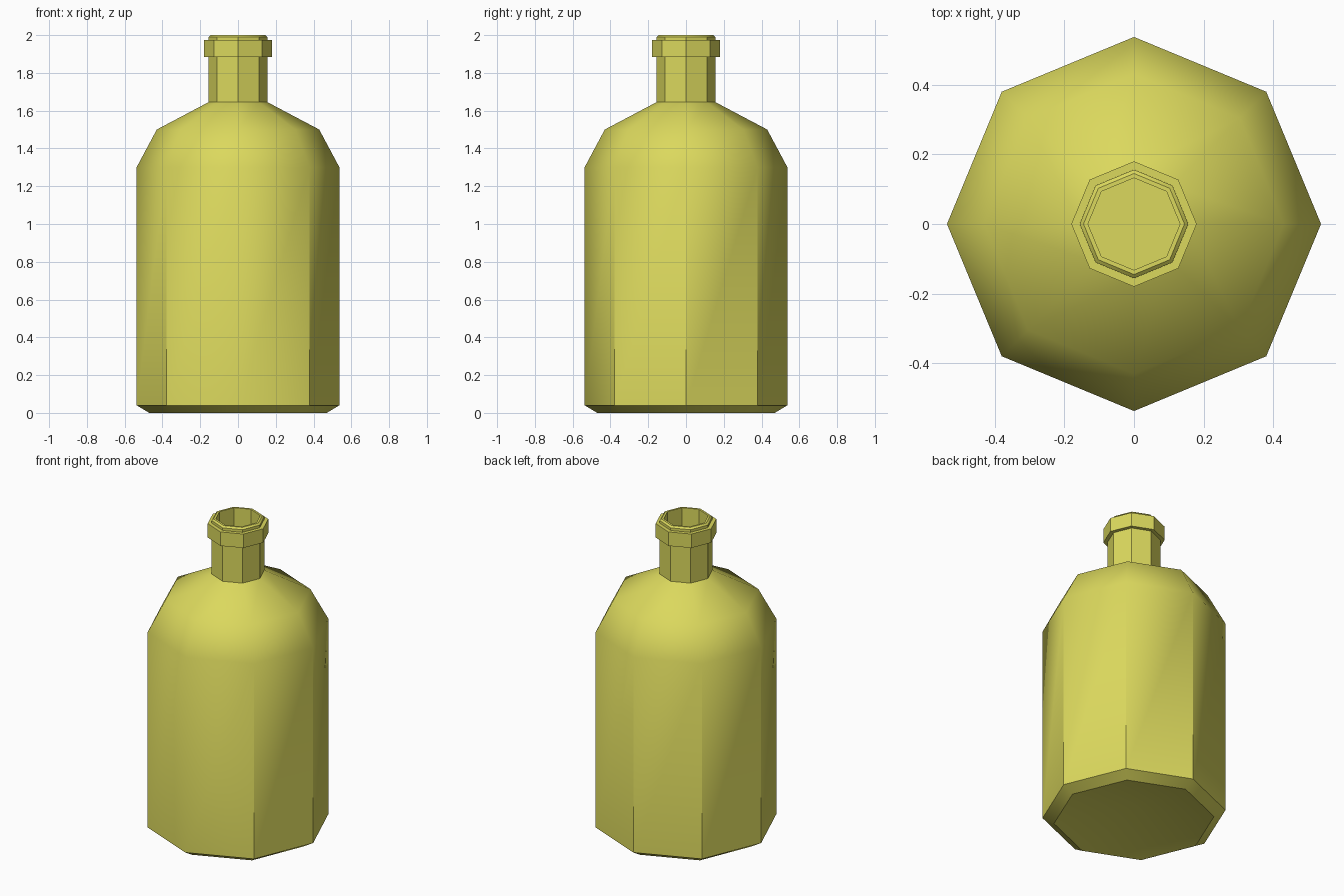
import bpy
import bmesh
import math

if "Cube" in bpy.data.objects:
    bpy.data.objects.remove(bpy.data.objects["Cube"], do_unlink=True)

SIDES = 8
WALL_BASE, WALL_TOP = 0.04, 1.30

# One flat colour for the whole bottle
yellow = bpy.data.materials.new("yellow_glass")
colour = (0.71, 0.69, 0.11, 1.0)
yellow.diffuse_color = colour
yellow.use_nodes = True
yellow.node_tree.nodes["Principled BSDF"].inputs["Base Color"].default_value = colour


def lathe(name, profile):
    """Revolve (radius, height) points; zero radius closes in a centre point."""
    bm = bmesh.new()
    rings = []
    for r, z in profile:
        if r == 0:
            rings.append([bm.verts.new((0, 0, z))] * SIDES)
            continue
        angles = [math.tau * i / SIDES for i in range(SIDES)]
        rings.append([bm.verts.new((r * math.cos(a), r * math.sin(a), z)) for a in angles])
    for low, high in zip(rings, rings[1:]):
        for i in range(SIDES):
            j = (i + 1) % SIDES
            corners = [low[i], low[j], high[j], high[i]]
            bm.faces.new(list(dict.fromkeys(corners)))
    bmesh.ops.recalc_face_normals(bm, faces=bm.faces)
    mesh = bpy.data.meshes.new(name)
    bm.to_mesh(mesh)
    bm.free()
    mesh.materials.append(yellow)
    obj = bpy.data.objects.new(name, mesh)
    bpy.context.collection.objects.link(obj)
    return obj


# Outside: hollowed base, chamfer, wall, shoulder, neck
outside = [(0, 0.09), (0.47, 0), (0.537, WALL_BASE), (0.537, WALL_TOP),
           (0.43, 1.50), (0.156, 1.645), (0.156, 1.883)]
# Collar and chamfered lip
mouth = [(0.18, 1.883), (0.18, 1.973), (0.156, 1.973), (0.156, 1.99),
         (0.145, 2.0), (0.132, 2.0)]
# Inside: bore, shoulder, wall and flat floor
inside = [(0.132, 1.63), (0.41, 1.48), (0.51, 1.29), (0.51, 0.12), (0, 0.12)]

bottle = lathe("bottle", outside + mouth + inside)

# Smooth shoulder, crisp corners on the wall and neck
bpy.ops.object.select_all(action="DESELECT")
bottle.select_set(True)
bpy.context.view_layer.objects.active = bottle
bpy.ops.object.shade_smooth_by_angle(angle=math.radians(43))

# The front corner of the wall stays soft
mesh = bottle.data
for edge in mesh.edges:
    a, b = (mesh.vertices[v].co for v in edge.vertices)
    on_front = all(abs(p.x) < 0.001 and p.y < -0.53 for p in (a, b))
    if on_front and abs(a.z - b.z) > 1:
        edge.use_edge_sharp = False
